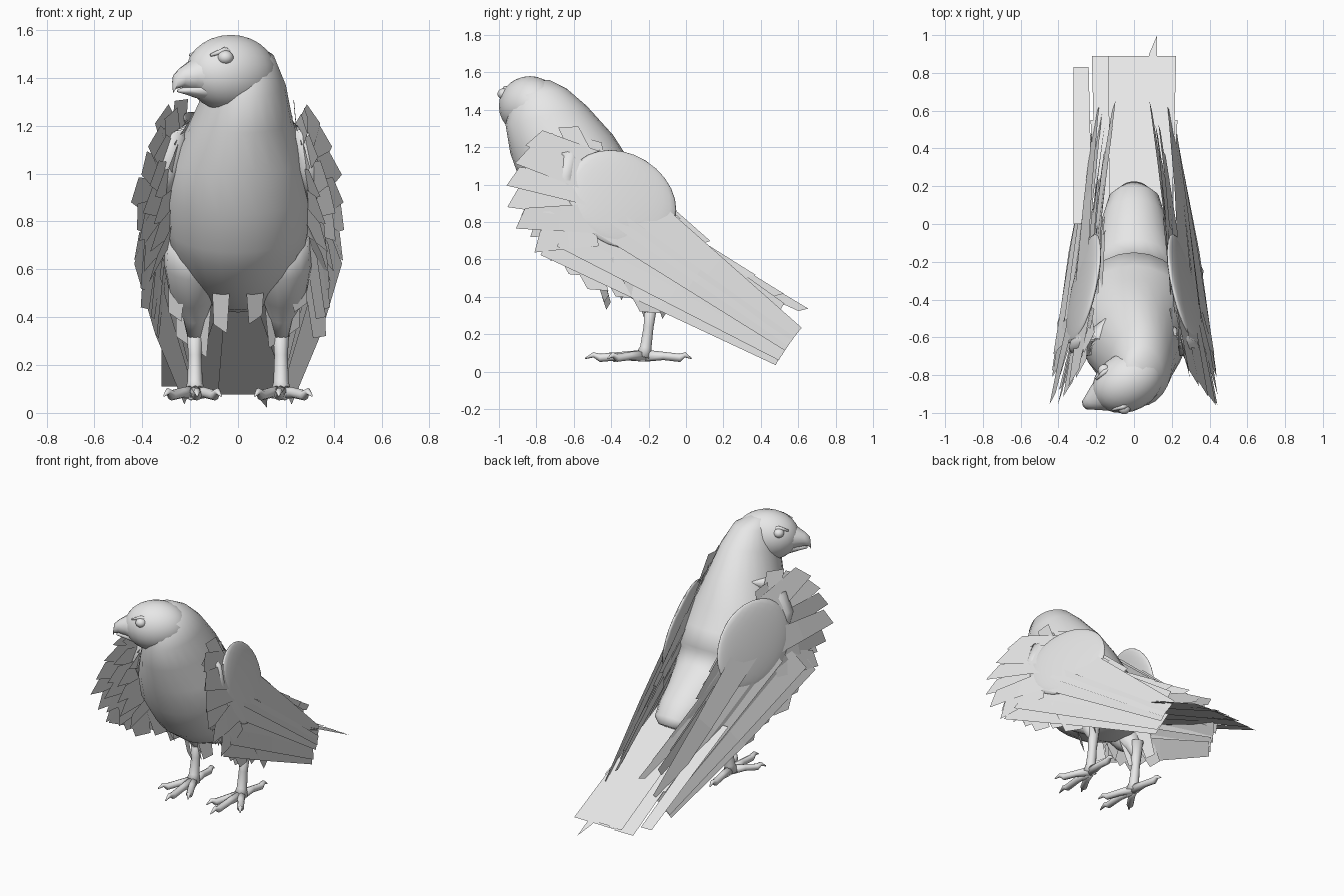
import bpy, bmesh, math, random
from mathutils import Vector as V

random.seed(4)
if "Cube" in bpy.data.objects:
    bpy.data.objects.remove(bpy.data.objects["Cube"])

grey = bpy.data.materials.new("plumage grey")
grey.use_nodes = True
grey.diffuse_color = (0.8, 0.8, 0.8, 1)
grey.node_tree.nodes["Principled BSDF"].inputs["Base Color"].default_value = (0.8, 0.8, 0.8, 1)


def finish(name, bm, smooth=True, solid=True):
    if solid:
        bmesh.ops.recalc_face_normals(bm, faces=bm.faces)
    mesh = bpy.data.meshes.new(name)
    bm.to_mesh(mesh)
    bm.free()
    mesh.materials.append(grey)
    for p in mesh.polygons:
        p.use_smooth = smooth
    ob = bpy.data.objects.new(name, mesh)
    bpy.context.collection.objects.link(ob)
    return ob


def loft(name, rings, sides=16):
    """Skin elliptical rings given as (centre, half axis, half axis)."""
    bm = bmesh.new()
    loops = []
    for c, u, w in rings:
        angles = [2 * math.pi * i / sides for i in range(sides)]
        loops.append([bm.verts.new(c + u * math.cos(a) + w * math.sin(a)) for a in angles])
    for a, b in zip(loops, loops[1:]):
        for i in range(sides):
            j = (i + 1) % sides
            bm.faces.new((a[i], a[j], b[j], b[i]))
    bm.faces.new(loops[0])
    bm.faces.new(loops[-1])
    return finish(name, bm)


def tube(name, pts, radii, sides=8):
    pts = [V(p) for p in pts]
    rings = []
    for i, p in enumerate(pts):
        d = (pts[min(i + 1, len(pts) - 1)] - pts[max(i - 1, 0)]).normalized()
        ref = V((0, 0, 1)) if abs(d.z) < 0.8 else V((0, 1, 0))
        u = d.cross(ref).normalized()
        rings.append((p, u * radii[i], u.cross(d) * radii[i]))
    return loft(name, rings, sides)


def ball(name, loc, size, turn=0.0, segs=20):
    bm = bmesh.new()
    bmesh.ops.create_uvsphere(bm, u_segments=segs, v_segments=segs // 2 + 2, radius=1)
    ob = finish(name, bm)
    ob.location, ob.scale, ob.rotation_euler = loc, size, (0, 0, turn)
    return ob


def card(bm, a, b, side, w0, w1, shape=lambda p: p, point=0.0):
    """Flat feather from a to b; shape moves each point onto a surface."""
    a, b = V(a), V(b)
    rows = []
    for t in (0, 0.5, 1):
        c, w = a.lerp(b, t), side * (w0 + (w1 - w0) * t)
        shift = (b - a).normalized() * point * t * t
        rows.append([bm.verts.new(shape(c - w)), bm.verts.new(shape(c + w + shift))])
    for p, q in zip(rows, rows[1:]):
        bm.faces.new((p[0], p[1], q[1], q[0]))


# Body: (back y, back z, front y, front z, half width, centre x)
body = [
    (-.73, 1.56, -.86, 1.55, .05, .0), (-.64, 1.515, -.93, 1.47, .12, .03),
    (-.53, 1.42, -.965, 1.32, .165, .035), (-.39, 1.265, -.94, 1.17, .215, .015),
    (-.29, 1.11, -.88, 1.0, .28, 0), (-.22, .99, -.82, .83, .31, 0),
    (-.15, .89, -.71, .67, .3, 0), (-.17, .855, -.66, .61, .29, 0),
    (-.08, .785, -.52, .51, .25, 0), (.03, .715, -.33, .43, .205, 0),
    (.13, .64, -.1, .42, .17, 0), (.2, .56, .07, .43, .135, 0),
    (.225, .51, .15, .46, .07, 0)]
loft("body", [(V((x, (qy + py) / 2, (qz + pz) / 2)), V((w, 0, 0)),
               V((0, (qy - py) / 2, (qz - pz) / 2))) for qy, qz, py, pz, w, x in body], 24)

# Head, turned to one side
face = V((-.88, -.47, 0)).normalized()
cheek = V((-face.y, face.x, 0))
skull = V((-.03, -.835, 1.42))
up = V((0, 0, 1))
ball("head", skull, (.2, .155, .16), math.atan2(face.y, face.x), 24)


def muzzle(name, rows):
    loft(name, [(skull + face * f + up * z, cheek * w, up * h) for f, z, w, h in rows], 12)


muzzle("upper_beak", [(.03, .0, .14, .13), (.12, -.005, .11, .1), (.19, -.01, .07, .062),
                      (.235, -.018, .042, .042), (.265, -.035, .024, .032), (.272, -.07, .006, .012)])
muzzle("lower_beak", [(.05, -.06, .11, .065), (.15, -.07, .07, .038),
                      (.21, -.072, .035, .018), (.25, -.074, .01, .006)])
for side, label in ((1, "left"), (-1, "right")):
    eye = skull + face * .085 + cheek * side * .112 + up * .065
    ball(label + "_eye", eye, (.034, .034, .03), segs=14)
    tube(label + "_brow", [eye + face * .06 + up * .01 - cheek * side * .02,
                           eye + up * .03 - cheek * side * .008,
                           eye - face * .06 + up * .02 - cheek * side * .01], [.006, .014, .006])


def wing_x(y, z):
    """Half width of the folded wing: splayed in front, closing towards the tail."""
    base = .28 - .16 * (y + .2) if y > -.2 else .28 + .165 * (-.2 - y)
    flare = .22 - .1 * max(0, y + .2)
    return min(.43, base + flare * (.6 - .45 * y - z))


def wing_feather(bm, s, root, tip, w0, w1, lift=0.0, point=0.0):
    d = V((0, tip[0] - root[0], tip[1] - root[1])).normalized()
    off = lift + random.uniform(-.012, .012)
    roll = random.uniform(-.15, .15)

    def shape(p):
        mid = root[1] + (p.y - root[0]) * d.z / d.y if abs(d.y) > .2 else p.z
        return V((s * (wing_x(p.y, p.z) + off + roll * (p.z - mid)), p.y, p.z))
    card(bm, (0, *root), (0, *tip), V((0, -d.z, d.y)), w0, w1, shape, point)


def wing_pad(name, s):
    """Smooth rounded shoulder pad lying on the wing surface."""
    bm = bmesh.new()
    bmesh.ops.create_uvsphere(bm, u_segments=24, v_segments=14, radius=1)
    slope = math.radians(-32)
    for v in bm.verts:
        a, b = v.co.y * .31, v.co.z * .245
        y = -.345 + a * math.cos(slope) - b * math.sin(slope)
        z = .92 + a * math.sin(slope) + b * math.cos(slope)
        v.co = V((s * (wing_x(y, z) - .002 + .035 * v.co.x), y, z))
    finish(name, bm)


front_tips = [(-.79, 1.24), (-.85, 1.15), (-.9, 1.04), (-.9, .93), (-.86, .82), (-.77, .7)]
lower_tips = [(-.58, .54), (-.48, .46), (-.33, .42), (-.2, .34)]
upper_tips = [(.0, .76), (.18, .6), (.33, .52), (.48, .42), (.61, .34)]
for s, label in ((1, "left"), (-1, "right")):
    # Long flight feathers, running back and down
    bm = bmesh.new()
    for i in range(6):
        wing_feather(bm, s, (-.74 + .09 * i, .7 + .045 * i), (.5 + .018 * i, .075 + .025 * i),
                     .085, .045, .004 * i)
    finish(label + "_flight_feathers", bm, False, False)

    # Ragged feathers along the front and lower edges
    bm = bmesh.new()
    for i, (y, z) in enumerate(front_tips):
        for k in range(3):
            wing_feather(bm, s, (-.48, 1.1 - .07 * i), (y + .07 * k, z - .04 * k), .08, .055,
                         .005 - .03 * k, .05)
    for y, z in lower_tips:
        wing_feather(bm, s, (y - .12, z + .3), (y, z), .09, .05, -.03, .05)
    finish(label + "_covert_feathers", bm, False, False)

    # Inner feathers along the upper edge
    bm = bmesh.new()
    for i, (y, z) in enumerate(upper_tips):
        wing_feather(bm, s, (-.42 + .1 * i, .97 - .075 * i), (y, z), .06, .018, -.05, .04)
        wing_feather(bm, s, (-.35 + .1 * i, .88 - .065 * i), (y - .1, z), .07, .03, -.025)
    for y, z in ((-.75, 1.24), (-.62, 1.29), (-.5, 1.22)):
        wing_feather(bm, s, (-.48, 1.0), (y, z), .06, .05, -.03, .04)
    for i in range(3):
        wing_feather(bm, s, (-.5 + .1 * i, 1.14 - .07 * i), (-.08 + .08 * i, .82 - .06 * i),
                     .06, .03, -.045, .04)
    finish(label + "_inner_feathers", bm, False, False)

    # Shoulder pad and upper arm
    wing_pad(label + "_wing_pad", s)
    tube(label + "_upper_arm", [(s * .14, -.5, 1.25), (s * .19, -.58, 1.22), (s * .25, -.64, 1.14),
                                (s * .29, -.65, 1.03), (s * .31, -.6, .88)],
         [.008, .045, .06, .055, .02], 12)

    # Thigh, shank and toes
    tube(label + "_thigh", [(s * .17, -.42, .74), (s * .185, -.36, .61), (s * .19, -.29, .49),
                            (s * .18, -.22, .4), (s * .18, -.19, .32)],
         [.13, .125, .095, .05, .032], 14)
    tube(label + "_shank", [(s * .18, -.18, .42), (s * .18, -.2, .24), (s * .18, -.215, .13),
                            (s * .18, -.23, .08)], [.04, .028, .032, .045], 10)
    for n, (x, y) in enumerate(((.17, -.54), (.07, -.44), (.31, -.42), (.2, .03))):
        a, b = V((s * .18, -.22, .085)), V((s * x, y, .07))
        tube(f"{label}_toe_{n + 1}", [a, a.lerp(b, .4) + up * .005, a.lerp(b, .75),
                                      a.lerp(b, .86) + up * .018, b], [.032, .022, .022, .014, .003])

    # Loose feathers round the thigh
    bm = bmesh.new()
    for x, y, z in ((.07, -.42, .37), (.25, -.34, .42), (.15, -.2, .27), (.22, -.12, .32)):
        card(bm, (s * x, y - .06, z + .2), (s * x * 1.05, y, z), V((.8, .5 * s, 0)), .05, .035,
             point=-.04 * s)
    finish(label + "_thigh_feathers", bm, False, False)

# Tail fan
bm = bmesh.new()
for i in range(9):
    x = -.175 + .35 * i / 8
    z = -.012 * abs(i - 4) / 4 + random.uniform(-.006, .006)
    card(bm, (x * .8, -.08, .57 + z), (x, .89, .085 + z), V((1, 0, 0)), .06, .048)
card(bm, (-.27, .0, .5), (-.28, .83, .11), V((1, 0, 0)), .05, .04)
card(bm, (.09, .3, .37), (.1, .9, .07), V((1, 0, 0)), .04, .02, point=.11)
for s in (-1, 1):
    card(bm, (s * .13, -.05, .5), (s * .19, .55, .24), V((1, 0, 0)), .07, .04)
finish("tail_feathers", bm, False, False)
